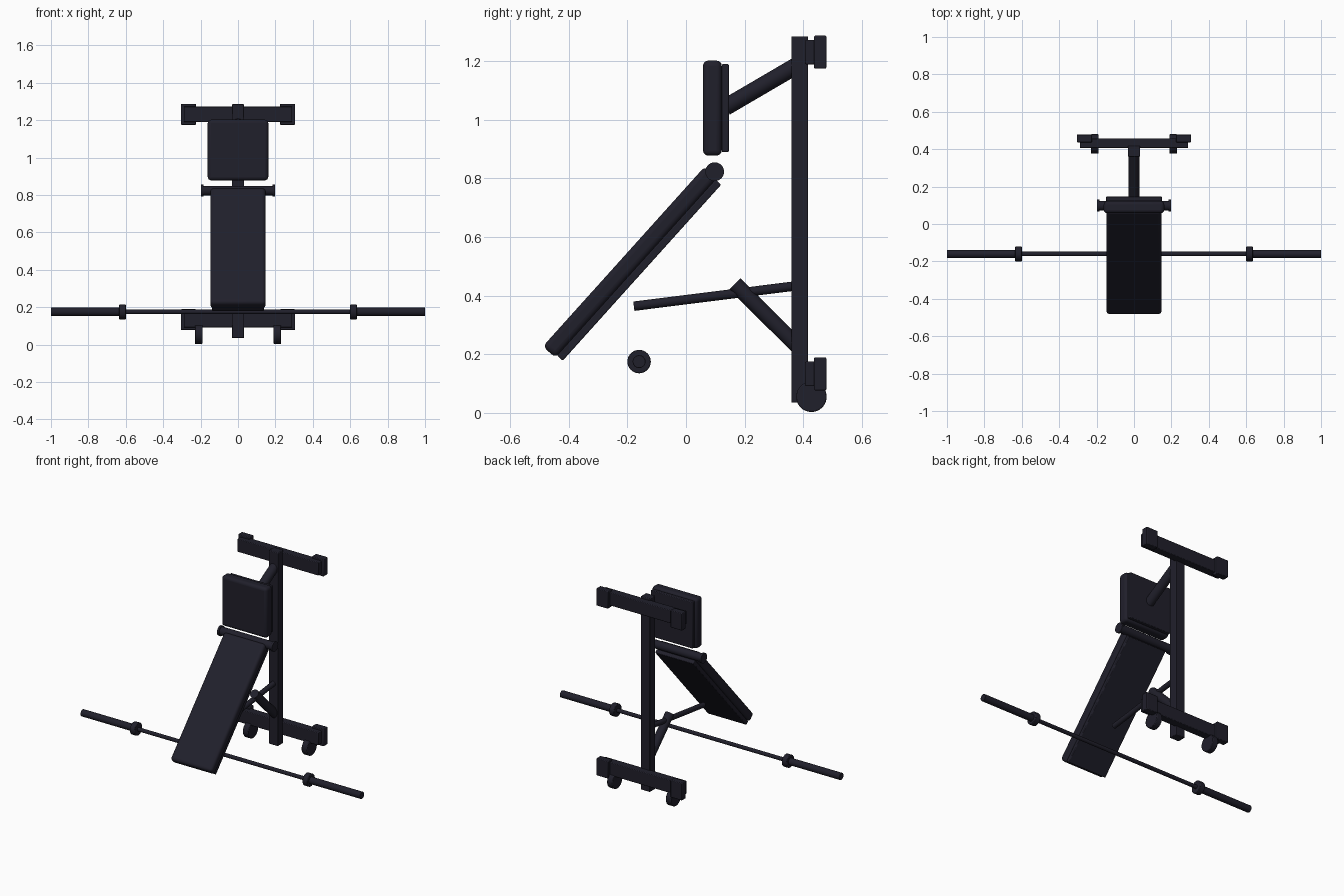
import bpy
import math
from mathutils import Vector

default = bpy.data.objects.get("Cube")
if default:
    bpy.data.objects.remove(default, do_unlink=True)

dark = bpy.data.materials.new("dark charcoal")
dark.use_nodes = True
color = (0.0145, 0.014, 0.024, 1)
dark.diffuse_color = color
dark.node_tree.nodes["Principled BSDF"].inputs["Base Color"].default_value = color


def finish(obj, name, bevel=0.0, segments=2):
    obj.name = name
    obj.data.materials.append(dark)
    bpy.ops.object.transform_apply(location=False, rotation=False, scale=True)
    if bevel:
        mod = obj.modifiers.new("rounded edges", "BEVEL")
        mod.width = bevel
        mod.segments = segments
        mod.limit_method = "ANGLE"
    bpy.ops.object.shade_smooth_by_angle(angle=math.radians(35))
    return obj


def box(name, center, size, tilt=0.0, bevel=0.004, segments=2):
    bpy.ops.mesh.primitive_cube_add(size=1, location=center, rotation=(tilt, 0, 0))
    obj = bpy.context.object
    obj.scale = size
    return finish(obj, name, bevel, segments)


def rod(name, start, end, radius, bevel=0.0, sides=32):
    a, b = Vector(start), Vector(end)
    bpy.ops.mesh.primitive_cylinder_add(vertices=sides, radius=radius, depth=(b - a).length,
                                        location=(a + b) / 2)
    obj = bpy.context.object
    obj.rotation_euler = (b - a).to_track_quat("Z", "Y").to_euler()
    return finish(obj, name, bevel)


# Upright post
box("upright_post", (0, 0.388, 0.66), (0.066, 0.057, 1.25))

# Cross beams with end blocks
for level, z in (("top", 1.231), ("bottom", 0.133)):
    box(level + "_beam", (0, 0.432, z), (0.58, 0.052, 0.084))
    for side, sx in (("left", 1), ("right", -1)):
        box(f"{level}_{side}_end_block", (sx * 0.265, 0.458, z), (0.082, 0.042, 0.112))

# Wheels
for side, sx in (("left", 1), ("right", -1)):
    rod(side + "_wheel", (sx * 0.19, 0.428, 0.055), (sx * 0.23, 0.428, 0.055), 0.052, 0.004)

# Backrest and its strut
box("backrest_pad", (0, 0.09, 1.04), (0.324, 0.064, 0.324), bevel=0.018, segments=4)
box("backrest_plate", (0, 0.134, 1.04), (0.30, 0.024, 0.30))
rod("backrest_strut", (0, 0.135, 1.043), (0, 0.388, 1.191), 0.029)

# Sloping bench
slope = math.radians(48)
box("bench_pad", (0, -0.19, 0.515), (0.296, 0.828, 0.058), slope, 0.018, 4)
box("bench_plate", (0, -0.16, 0.487), (0.276, 0.808, 0.026), slope)

# Roller with end flanges
rod("roller", (-0.19, 0.098, 0.823), (0.19, 0.098, 0.823), 0.026)
for side, sx in (("left", 1), ("right", -1)):
    rod(side + "_roller_flange", (sx * 0.184, 0.098, 0.823), (sx * 0.197, 0.098, 0.823), 0.032)

# Support arm and brace under the bench
rod("support_arm", (0, -0.178, 0.364), (0, 0.388, 0.435), 0.016)
rod("diagonal_brace", (0, 0.167, 0.44), (0, 0.39, 0.218), 0.027)

# Barbell
BAR_Y, BAR_Z = -0.16, 0.175
rod("bar", (-0.64, BAR_Y, BAR_Z), (0.64, BAR_Y, BAR_Z), 0.012)
for side, sx in (("left", 1), ("right", -1)):
    rod(side + "_collar", (sx * 0.6, BAR_Y, BAR_Z), (sx * 0.635, BAR_Y, BAR_Z), 0.04, 0.003)
    rod(side + "_sleeve", (sx * 0.62, BAR_Y, BAR_Z), (sx, BAR_Y, BAR_Z), 0.022, 0.002)
